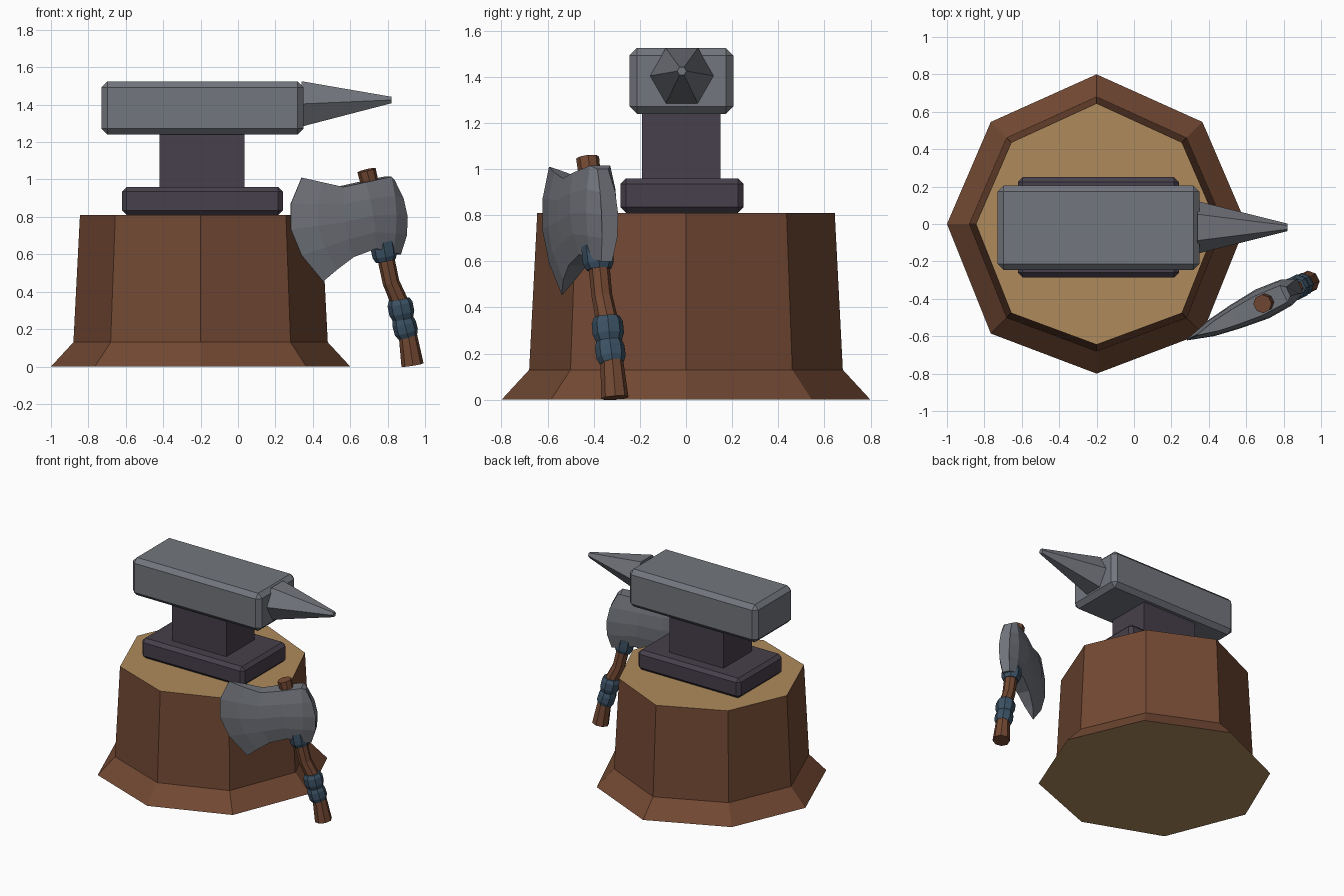
import bpy
import bmesh
from math import cos, sin, pi, radians
from mathutils import Vector

if "Cube" in bpy.data.objects:
    bpy.data.objects.remove(bpy.data.objects["Cube"], do_unlink=True)


def material(name, rgb):
    m = bpy.data.materials.new(name)
    m.use_nodes = True
    m.diffuse_color = (*rgb, 1)
    m.node_tree.nodes["Principled BSDF"].inputs["Base Color"].default_value = (*rgb, 1)
    return m


BARK = material("brown wood", (0.17, 0.066, 0.033))
CUT = material("tan cut wood", (0.43, 0.255, 0.105))
STEEL = material("grey steel", (0.17, 0.18, 0.205))
IRON = material("dark iron", (0.062, 0.05, 0.07))
WRAP = material("blue wrap", (0.045, 0.085, 0.13))


def finish(name, bm, *mats):
    bmesh.ops.recalc_face_normals(bm, faces=bm.faces)
    mesh = bpy.data.meshes.new(name)
    bm.to_mesh(mesh)
    bm.free()
    for m in mats:
        mesh.materials.append(m)
    obj = bpy.data.objects.new(name, mesh)
    bpy.context.collection.objects.link(obj)
    return obj


def loft(name, rings, *mats, cap_slot=0):
    """Skin a list of closed rings and cap both ends."""
    bm = bmesh.new()
    loops = [[bm.verts.new(p) for p in ring] for ring in rings]
    n = len(loops[0])
    for a, b in zip(loops, loops[1:]):
        for i in range(n):
            j = (i + 1) % n
            bm.faces.new((a[i], a[j], b[j], b[i]))
    for end in (loops[0], loops[-1]):
        bm.faces.new(end).material_index = cap_slot
    return finish(name, bm, *mats)


def block(name, low, high, mat, bevel=0):
    low, high = Vector(low), Vector(high)
    bm = bmesh.new()
    bmesh.ops.create_cube(bm, size=1)
    for v in bm.verts:
        v.co = (low + high) / 2 + v.co * (high - low)
    if bevel:
        bmesh.ops.bevel(bm, geom=bm.edges[:], offset=bevel, segments=1, affect='EDGES')
    return finish(name, bm, mat)


# Stump: flared octagon with pale cut ends
def stump_ring(z, r):
    return [(-0.2 + r * cos(k * pi / 4), r * sin(k * pi / 4) - 0.02 * (k % 2), z)
            for k in range(8)]


loft("stump", [stump_ring(0, 0.8), stump_ring(0.13, 0.68), stump_ring(0.81, 0.645)],
     BARK, CUT, cap_slot=1)

# Anvil
block("anvil_foot", (-0.62, -0.285, 0.81), (0.24, 0.25, 0.96), IRON, 0.025)
block("anvil_waist", (-0.42, -0.19, 0.95), (0.035, 0.15, 1.26), IRON)
block("anvil_body", (-0.73, -0.245, 1.24), (0.35, 0.205, 1.525), STEEL, 0.032)


def horn_ring(x, z, r):
    return [(x, -0.018 + r * cos(k * pi / 3), z + r * sin(k * pi / 3)) for k in range(6)]


loft("anvil_horn", [horn_ring(0.34, 1.404, 0.14), horn_ring(0.82, 1.425, 0.02)], STEEL)

# Axe: drawn in (x, z) on an upright plane turned about the handle top
ANGLE = radians(25.5)
NORMAL = Vector((sin(ANGLE), -cos(ANGLE), 0))


def on_axe(x, z, out=0):
    s = (x - 0.68) / cos(ANGLE)
    return Vector((0.68 + s * cos(ANGLE), -0.43 + s * sin(ANGLE), z)) + NORMAL * out


def tube(name, path, mat, sides=8):
    """Loft octagons of given radius square to a path of (x, z, radius)."""
    pts = [on_axe(x, z) for x, z, r in path]
    rings = []
    for i, p in enumerate(pts):
        along = (pts[min(i + 1, len(pts) - 1)] - pts[max(i - 1, 0)]).normalized()
        side = along.cross(NORMAL)
        rings.append([p + path[i][2] * (side * cos(a) + NORMAL * sin(a))
                      for a in (2 * pi * (k + 0.5) / sides for k in range(sides))])
    return loft(name, rings, mat)


tube("axe_handle", [(0.687, 1.05, 0.05), (0.735, 0.85, 0.045), (0.78, 0.63, 0.046),
                    (0.818, 0.45, 0.045), (0.866, 0.34, 0.048), (0.91, 0.155, 0.05),
                    (0.933, 0.008, 0.06)], BARK)
tube("handle_collar", [(0.772, 0.67, 0.068), (0.78, 0.62, 0.068),
                       (0.785, 0.59, 0.066), (0.79, 0.565, 0.054)], WRAP)
tube("handle_grip", [(0.862, 0.36, 0.056), (0.866, 0.335, 0.068), (0.876, 0.285, 0.068),
                     (0.882, 0.255, 0.056), (0.888, 0.23, 0.064),
                     (0.9, 0.185, 0.064), (0.908, 0.16, 0.053)], WRAP)

# Axe head: columns of top point, bottom point, sideways bow, half thickness
COLUMNS = [((0.34, 1.01), (0.455, 0.455), -0.115, 0.003),
           ((0.44, 0.985), (0.52, 0.52), -0.07, 0.045),
           ((0.545, 0.96), (0.6, 0.585), -0.03, 0.068),
           ((0.66, 0.985), (0.715, 0.63), 0, 0.085),
           ((0.8, 1.015), (0.81, 0.61), 0.01, 0.075),
           ((0.825, 1.0), (0.86, 0.6), 0.048, 0.04)]
ROWS = 4


def head_ring(top, bottom, bow, half):
    front, back = [], []
    for i in range(ROWS + 1):
        t = i / ROWS
        swell = 4 * t * (1 - t)
        x = top[0] + (bottom[0] - top[0]) * t + bow * swell
        z = top[1] + (bottom[1] - top[1]) * t
        out = half * (0.65 + 0.35 * swell)
        front.append(on_axe(x, z, out))
        back.append(on_axe(x, z, -out))
    return front + back[::-1]


loft("axe_head", [head_ring(*c) for c in COLUMNS], STEEL)
